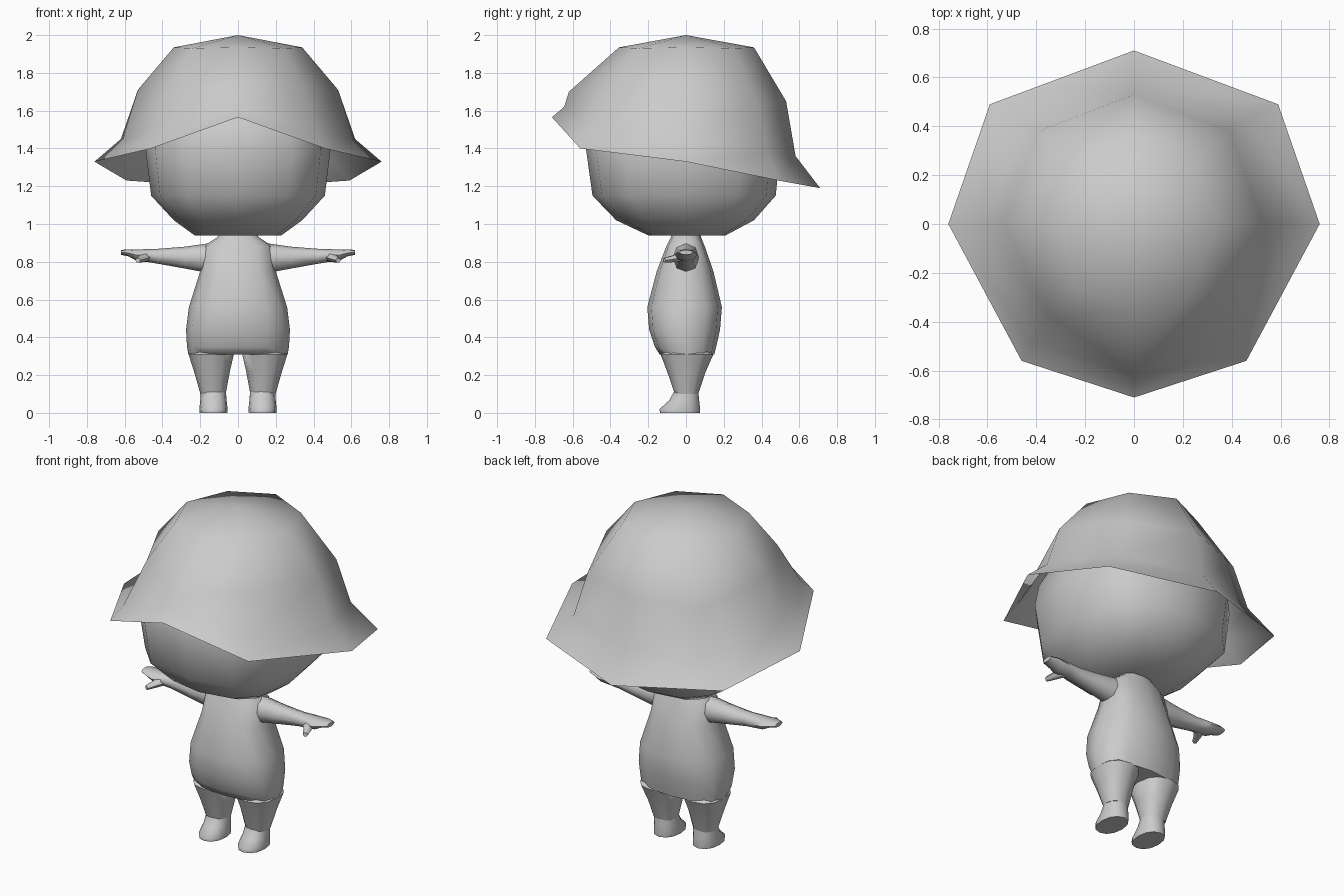
import bpy, bmesh, math
from mathutils import Vector

if "Cube" in bpy.data.objects:
    bpy.data.objects.remove(bpy.data.objects["Cube"])

clay = bpy.data.materials.new("plain_grey")
clay.diffuse_color = (0.6, 0.6, 0.6, 1)
clay.use_nodes = True
clay.node_tree.nodes["Principled BSDF"].inputs["Base Color"].default_value = clay.diffuse_color


def loft(name, rings, start=True, end=True, angle=60):
    """Skin a list of equal-length point rings, optionally capping the ends."""
    bm = bmesh.new()
    vr = [[bm.verts.new(p) for p in r] for r in rings]
    n = len(vr[0])
    for a, b in zip(vr, vr[1:]):
        for i in range(n):
            j = (i + 1) % n
            bm.faces.new((a[i], a[j], b[j], b[i]))
    for flag, r in ((start, vr[0]), (end, vr[-1])):
        if flag:
            c = bm.verts.new(flag if flag is not True else
                             sum((v.co for v in r), Vector()) / n)
            for i in range(n):
                bm.faces.new((r[i], r[(i + 1) % n], c))
    bmesh.ops.recalc_face_normals(bm, faces=bm.faces)
    me = bpy.data.meshes.new(name)
    bm.to_mesh(me)
    bm.free()
    me.materials.append(clay)
    ob = bpy.data.objects.new(name, me)
    bpy.context.collection.objects.link(ob)
    bpy.ops.object.select_all(action='DESELECT')
    ob.select_set(True)
    bpy.context.view_layer.objects.active = ob
    bpy.ops.object.shade_smooth_by_angle(angle=math.radians(angle))
    return ob


def oval(n, ru, rv, power=1.0):
    """Points of a (squared-off when power < 1) ellipse."""
    pts = []
    for i in range(n):
        c, s = math.cos(math.tau * i / n), math.sin(math.tau * i / n)
        pts.append((math.copysign(abs(c) ** power, c) * ru,
                    math.copysign(abs(s) ** power, s) * rv))
    return pts


def level(z, x, front, back, rx, n=12, power=1.0):
    """Horizontal ring spanning y front..back and x +- rx."""
    cy, ry = (front + back) / 2, (back - front) / 2
    return [(x + u, cy + v, z) for u, v in oval(n, rx, ry, power)]


def mirrored(half):
    """Complete an octagon from its front, three right-hand and back points."""
    return half + [(-x, y, z) for x, y, z in half[-2:0:-1]]


# Hat: eight-sided crown with a drooping brim
loft("hat", [
    mirrored([(0, -.71, 1.565), (.46, -.56, 1.40), (.76, 0, 1.33), (.59, .49, 1.23), (0, .71, 1.19)]),
    mirrored([(0, -.645, 1.62), (.42, -.49, 1.48), (.62, 0, 1.45), (.45, .43, 1.38), (0, .58, 1.36)]),
    mirrored([(0, -.62, 1.70), (.35, -.37, 1.72), (.53, 0, 1.71), (.39, .38, 1.64), (0, .53, 1.65)]),
    mirrored([(0, -.355, 1.935), (.245, -.25, 1.93), (.34, 0, 1.935), (.245, .25, 1.93), (0, .36, 1.935)]),
], start=False, end=(0, 0, 2.0))

# Head
loft("head", [level(z, 0, f, b, r, 12, .76) for z, f, b, r in (
    (.94, -.20, .21, .23), (1.02, -.37, .36, .34), (1.15, -.495, .475, .46),
    (1.40, -.53, .50, .49), (1.52, -.51, .48, .47), (1.70, -.40, .39, .39),
    (1.84, -.22, .22, .22))])

# Torso with a rounded belly
loft("torso", [level(z, 0, f, b, r, 12, .8) for z, f, b, r in (
    (.96, -.07, .07, .09), (.93, -.08, .08, .11), (.88, -.105, .10, .185),
    (.75, -.155, .145, .20), (.56, -.205, .19, .26), (.44, -.195, .18, .275),
    (.35, -.165, .16, .27), (.31, -.14, .15, .263))])

for side, word in ((1, "right"), (-1, "left")):
    # Leg tapering to the ankle
    loft(word + "_leg", [level(z, side * x, f, b, r, 12, .85) for z, x, f, b, r in (
        (.34, .14, -.09, .10, .09), (.31, .142, -.135, .145, .12),
        (.22, .138, -.10, .105, .095), (.10, .132, -.06, .065, .067))])
    # Foot with the toe pointing forward
    loft(word + "_foot", [level(z, side * .13, f, b, r, 12, .9) for z, f, b, r in (
        (.115, -.062, .065, .066), (.065, -.09, .07, .07),
        (.02, -.14, .075, .075), (0, -.138, .073, .073))])
    # Arm ending in a flat mitten hand
    loft(word + "_arm", [[(side * x, y + u, z + v) for u, v in oval(8, ry, rz, .9)]
                         for x, y, z, ry, rz in (
        (.10, 0, .82, .075, .085), (.19, 0, .82, .066, .073),
        (.28, 0, .822, .058, .058), (.42, 0, .829, .046, .04),
        (.48, 0, .833, .053, .034), (.54, 0, .836, .057, .029),
        (.58, 0, .847, .053, .018), (.62, 0, .85, .035, .013))])
    # Thumb
    loft(word + "_thumb", [[(side * (x + u), y + u * .5, z + v) for u, v in oval(6, r, r)]
                           for x, y, z, r in (
        (.48, -.02, .828, .026), (.51, -.065, .816, .021), (.53, -.115, .808, .013))])
